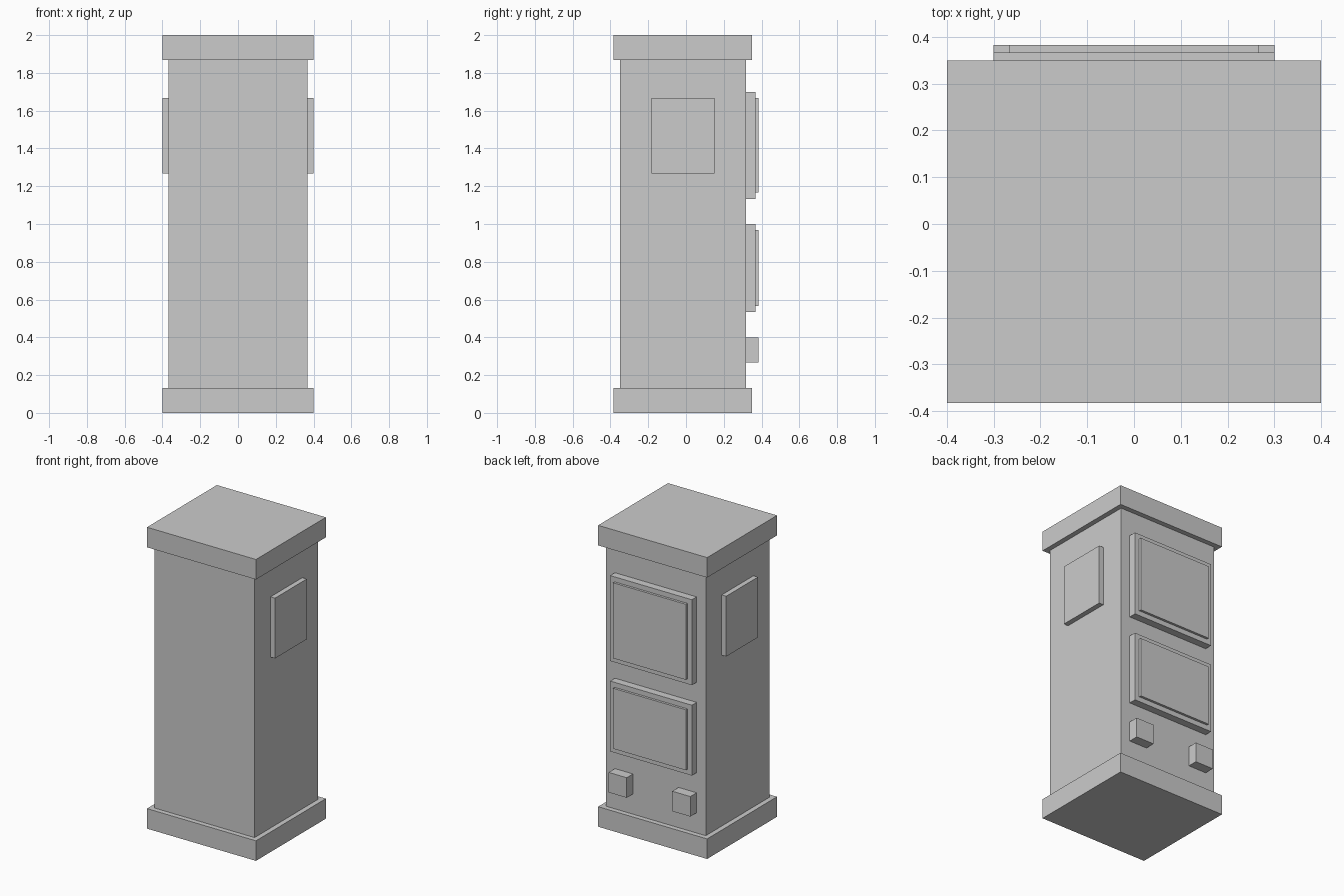
import bpy

if "Cube" in bpy.data.objects:
    bpy.data.objects.remove(bpy.data.objects["Cube"])


def box(name, x, y, z):
    """Axis-aligned box from (min, max) ranges."""
    bpy.ops.mesh.primitive_cube_add(size=1, location=[sum(r) / 2 for r in (x, y, z)])
    ob = bpy.context.object
    ob.name = name
    ob.scale = [r[1] - r[0] for r in (x, y, z)]
    bpy.ops.object.transform_apply(location=False, rotation=False, scale=True)
    return ob


BACK = 0.317  # back face of the body

# Pillar: plinth, body and cap
box("plinth", (-0.4, 0.4), (-0.383, 0.35), (0, 0.133))
box("body", (-0.367, 0.367), (-0.35, BACK), (0.133, 1.867))
box("cap", (-0.4, 0.4), (-0.383, 0.35), (1.867, 2.0))

# Back panels, each a frame with a thin raised plate
for name, z0, z1 in (("upper", 1.133, 1.7), ("lower", 0.533, 1.0)):
    box(name + "_panel_frame", (-0.3, 0.3), (BACK, 0.367), (z0, z1))
    box(name + "_panel_plate", (-0.267, 0.267), (0.367, 0.383), (z0 + 0.033, z1 - 0.033))

# Mirrored side plates and small back blocks
for side, s in (("right", 1), ("left", -1)):
    box(side + "_side_plate", sorted((s * 0.367, s * 0.4)), (-0.183, 0.15), (1.267, 1.667))
    box(side + "_back_block", sorted((s * 0.167, s * 0.3)), (BACK, 0.383), (0.267, 0.4))
